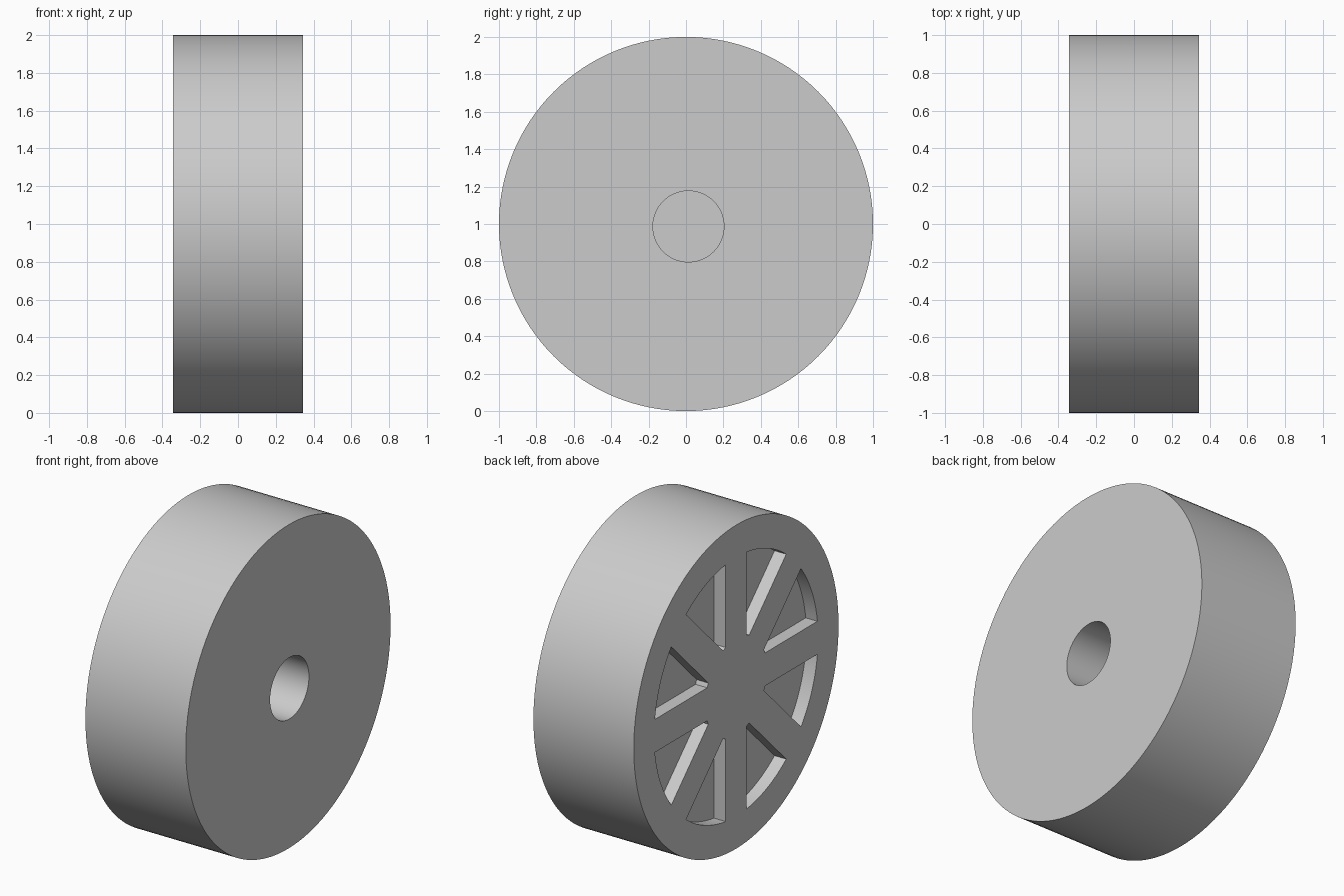
import bpy
import bmesh
import math
from mathutils import Matrix, Vector

RADIUS, HALF_WIDTH = 1.0, 0.343
POCKET_OUTER, POCKET_INNER, SPOKE_HALF, POCKET_DEPTH = 0.8, 0.3, 0.102, 0.08
BORE_RADIUS, BORE_DEPTH, BORE_OFFSET = 0.19, 0.4, 0.013
OVERLAP = 0.05

cube = bpy.data.objects.get("Cube")
if cube:
    bpy.data.objects.remove(cube, do_unlink=True)

grey = bpy.data.materials.new("light grey")
grey.use_nodes = True
colour = (0.6, 0.6, 0.6, 1)
grey.diffuse_color = colour
grey.node_tree.nodes["Principled BSDF"].inputs["Base Color"].default_value = colour


def add_prism(bm, outline, x0, x1):
    """Extrude a (y, z) outline, given about the wheel axis, from x0 to x1."""
    face = bm.faces.new([bm.verts.new((x0, y, 1 + z)) for y, z in outline])
    extruded = bmesh.ops.extrude_face_region(bm, geom=[face], use_keep_orig=True)
    moved = [g for g in extruded["geom"] if isinstance(g, bmesh.types.BMVert)]
    bmesh.ops.translate(bm, verts=moved, vec=(x1 - x0, 0, 0))


def make_object(name, bm):
    bmesh.ops.recalc_face_normals(bm, faces=bm.faces)
    mesh = bpy.data.meshes.new(name)
    bm.to_mesh(mesh)
    bm.free()
    mesh.materials.append(grey)
    obj = bpy.data.objects.new(name, mesh)
    bpy.context.collection.objects.link(obj)
    return obj


def circle(radius, count, y=0, z=0):
    angles = [math.tau * i / count for i in range(count)]
    return [(y + radius * math.cos(a), z + radius * math.sin(a)) for a in angles]


def spoke_arc(radius, count):
    """Arc between two neighbouring spokes of constant width."""
    start = math.asin(SPOKE_HALF / radius)
    span = math.pi / 4 - 2 * start
    angles = [start + span * i / (count - 1) for i in range(count)]
    return [Vector((radius * math.cos(a), radius * math.sin(a))) for a in angles]


# Solid wheel
bm = bmesh.new()
add_prism(bm, circle(RADIUS, 128), -HALF_WIDTH, HALF_WIDTH)
wheel = make_object("wheel", bm)

# Blind axle bore on the left face, eight shallow pockets on the right face
bm = bmesh.new()
add_prism(bm, circle(BORE_RADIUS, 64, BORE_OFFSET, -BORE_OFFSET),
          HALF_WIDTH - BORE_DEPTH, HALF_WIDTH + OVERLAP)
pocket = spoke_arc(POCKET_OUTER, 14) + spoke_arc(POCKET_INNER, 3)[::-1]
for i in range(8):
    turn = Matrix.Rotation(i * math.pi / 4, 2)
    add_prism(bm, [turn @ p for p in pocket],
              -HALF_WIDTH - OVERLAP, -HALF_WIDTH + POCKET_DEPTH)
cutter = make_object("bore_and_pocket_cutter", bm)
cutter.hide_render = True

# Cut the wheel and bake the result
cut = wheel.modifiers.new("cut", "BOOLEAN")
cut.operation = "DIFFERENCE"
cut.solver = "EXACT"
cut.object = cutter
bpy.ops.object.select_all(action="DESELECT")
wheel.select_set(True)
bpy.context.view_layer.objects.active = wheel
bpy.ops.object.modifier_apply(modifier=cut.name)
bpy.data.objects.remove(cutter, do_unlink=True)
bpy.ops.object.shade_smooth_by_angle(angle=math.radians(30))
